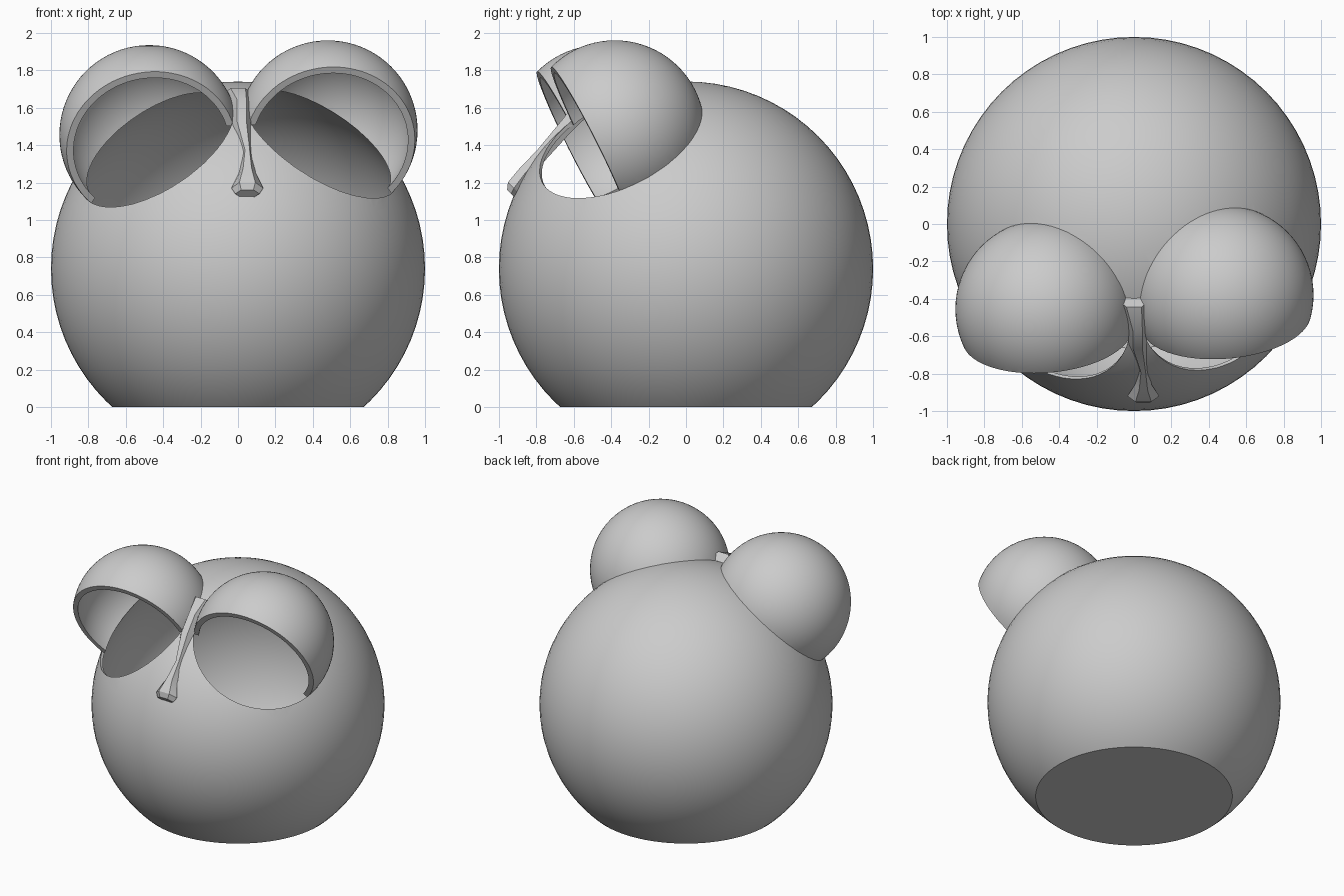
import bpy, bmesh, math
from mathutils import Vector

cube = bpy.data.objects.get("Cube")
if cube:
    bpy.data.objects.remove(cube, do_unlink=True)

grey = bpy.data.materials.new("plain_grey")
grey.use_nodes = True
COLOUR = (0.6, 0.6, 0.6, 1)
grey.diffuse_color = COLOUR
grey.node_tree.nodes["Principled BSDF"].inputs["Base Color"].default_value = COLOUR

BODY_CENTRE = Vector((0, 0, 0.74))
EYE_RADIUS = 0.48
LID_WALL = 0.035
BODY_WALL = 0.02
OPENING = Vector((0.08, -0.89, -0.45)).normalized()
OPENING_OFFSET = 0.152


def add_object(name, bm):
    bmesh.ops.recalc_face_normals(bm, faces=bm.faces)
    mesh = bpy.data.meshes.new(name)
    bm.to_mesh(mesh)
    bm.free()
    mesh.materials.append(grey)
    obj = bpy.data.objects.new(name, mesh)
    bpy.context.collection.objects.link(obj)
    return obj


def ball(name, centre, radius, cut_point=None, cut_normal=None):
    """Sphere, optionally cut flat: the side the normal points to is removed."""
    bm = bmesh.new()
    bmesh.ops.create_uvsphere(bm, u_segments=72, v_segments=40, radius=radius)
    bmesh.ops.translate(bm, verts=bm.verts, vec=centre)
    if cut_point is not None:
        cut = bmesh.ops.bisect_plane(
            bm, geom=bm.verts[:] + bm.edges[:] + bm.faces[:],
            plane_co=cut_point, plane_no=cut_normal, clear_outer=True)
        rim = [e for e in cut["geom_cut"] if isinstance(e, bmesh.types.BMEdge)]
        bmesh.ops.contextual_create(bm, geom=rim)
    return add_object(name, bm)


def combine(target, tool, operation):
    mod = target.modifiers.new(operation.lower(), "BOOLEAN")
    mod.operation = operation
    mod.solver = "EXACT"
    mod.object = tool
    bpy.context.view_layer.update()
    bpy.context.view_layer.objects.active = target
    bpy.ops.object.modifier_apply(modifier=mod.name)
    bpy.data.objects.remove(tool, do_unlink=True)


def smooth(obj, angle):
    bpy.ops.object.select_all(action="DESELECT")
    obj.select_set(True)
    bpy.context.view_layer.objects.active = obj
    bpy.ops.object.shade_smooth_by_angle(angle=math.radians(angle))


# Round body with a flat base, and the hollow inside it
DOWN = Vector((0, 0, -1))
body = ball("body_with_eye_hoods", BODY_CENTRE, 1, Vector(), DOWN)
hollow = ball("hollow", BODY_CENTRE, 1 - BODY_WALL, Vector((0, 0, BODY_WALL)), DOWN)

# Eye hoods: domes open to the front, running into the hollow body
eyes = [Vector((-0.475, -0.455, 1.455)), Vector((0.48, -0.38, 1.48))]
for centre in eyes:
    plane = centre + OPENING * OPENING_OFFSET
    combine(body, ball("dome", centre, EYE_RADIUS, plane, OPENING), "UNION")
for centre in eyes:
    combine(hollow, ball("dome_hollow", centre, EYE_RADIUS - LID_WALL), "UNION")
combine(body, hollow, "DIFFERENCE")
for centre in eyes:
    plane = centre + OPENING * OPENING_OFFSET
    combine(body, ball("eye_opening", centre, EYE_RADIUS, plane, -OPENING), "DIFFERENCE")
smooth(body, 35)

# Nose: a six-sided bridge between the hoods, flaring into a blunt tip
# Each section: centre x, y, z, half width, half thickness
sections = [
    (0.00, -0.41, 1.67, 0.08, 0.05),
    (0.02, -0.54, 1.61, 0.05, 0.05),
    (0.02, -0.64, 1.50, 0.05, 0.04),
    (0.05, -0.77, 1.35, 0.025, 0.035),
    (0.05, -0.86, 1.25, 0.045, 0.04),
    (0.05, -0.92, 1.17, 0.085, 0.045),
    (0.05, -0.935, 1.14, 0.065, 0.03),
]
RAISE = Vector((0, -0.7, 0.7))
bm = bmesh.new()
rings = []
for x, y, z, width, thick in sections:
    ring = []
    for i in range(6):
        a = math.tau * i / 6
        offset = Vector((width * math.cos(a), 0, 0)) + RAISE * thick * math.sin(a) * 1.15
        ring.append(bm.verts.new(Vector((x, y, z)) + offset))
    rings.append(ring)
for low, high in zip(rings, rings[1:]):
    for i in range(6):
        j = (i + 1) % 6
        bm.faces.new((low[i], low[j], high[j], high[i]))
bm.faces.new(rings[0])
bm.faces.new(rings[-1])
nose = add_object("nose", bm)
smooth(nose, 30)
